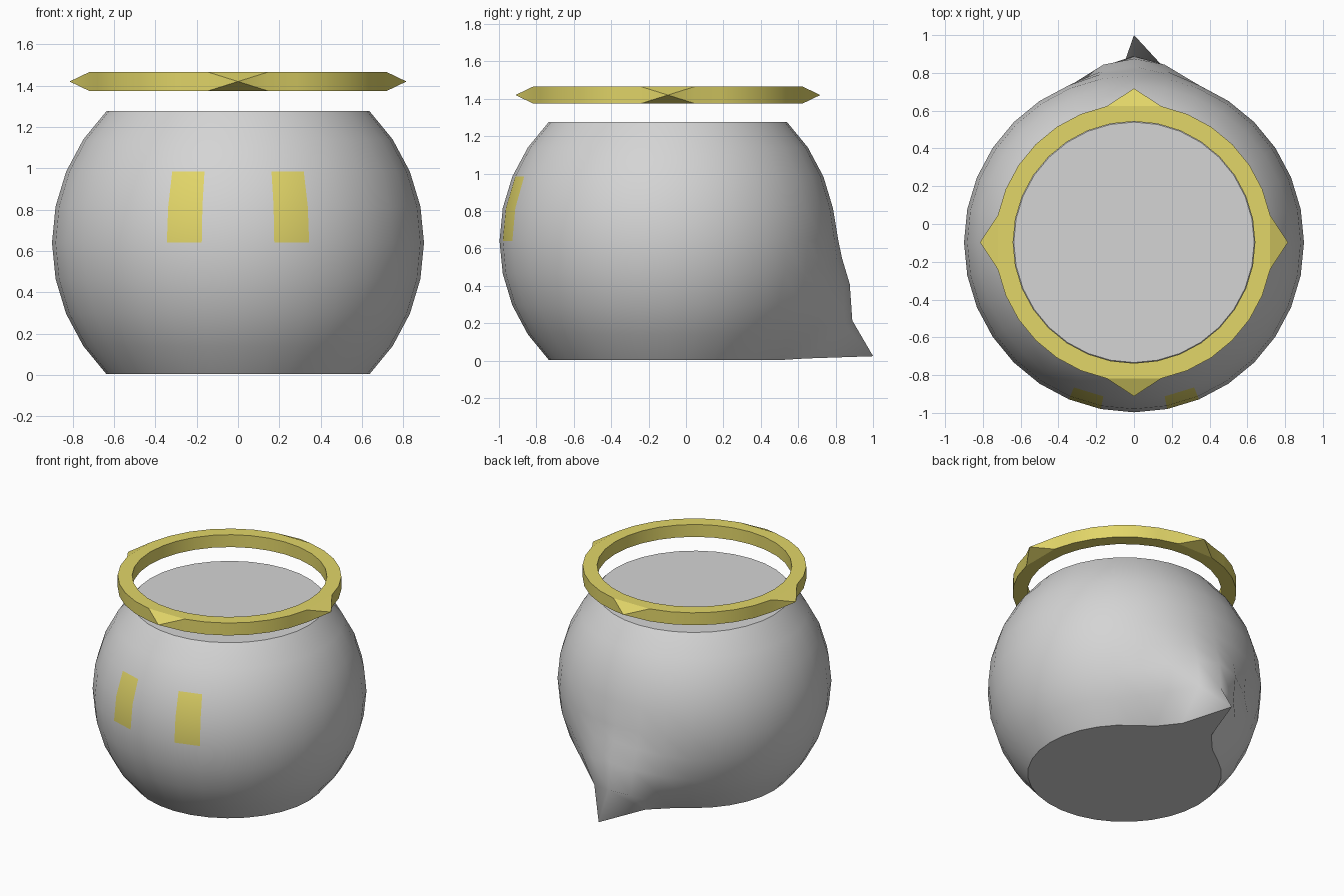
import bpy, bmesh, math

cube = bpy.data.objects.get("Cube")
if cube:
    bpy.data.objects.remove(cube, do_unlink=True)

SEG = 32
STEP = 2 * math.pi / SEG
CY, CZ, R = -0.097, 0.64, 0.9      # body centre and radius


def material(name, rgb):
    m = bpy.data.materials.new(name)
    m.use_nodes = True
    col = (*rgb, 1.0)
    m.diffuse_color = col
    bsdf = next(n for n in m.node_tree.nodes if n.type == 'BSDF_PRINCIPLED')
    bsdf.inputs["Base Color"].default_value = col
    return m


grey = material("light grey", (0.66, 0.66, 0.66))
gold = material("gold yellow", (0.76, 0.67, 0.14))


def finish(name, bm, mats):
    bmesh.ops.recalc_face_normals(bm, faces=bm.faces)
    mesh = bpy.data.meshes.new(name)
    bm.to_mesh(mesh)
    bm.free()
    for m in mats:
        mesh.materials.append(m)
    obj = bpy.data.objects.new(name, mesh)
    bpy.context.collection.objects.link(obj)
    return obj


def ring_point(k, r, z):
    # k = 0 is the back (+y), k = 16 the front
    return (r * math.sin(k * STEP), CY + r * math.cos(k * STEP), z)


# Tail pull: row -> (dy, dz) for columns 0..3 away from the back centre line
TAIL = {
    -4: [(0.461, 0.02), (0.115, 0.008), (0.02, 0.0), (0, 0)],
    -3: [(0.238, 0.074), (0.205, 0.055), (0.10, 0.03), (0.03, 0.01)],
    -2: [(0.141, 0.114), (0.125, 0.09), (0.075, 0.05), (0.02, 0.01)],
    -1: [(0.048, 0.085), (0.04, 0.06), (0.02, 0.03), (0, 0)],
    0: [(0.01, 0.01), (0.008, 0.008), (0, 0), (0, 0)],
}

# Body: truncated sphere with flat caps, a pulled tail and two eye patches
bm = bmesh.new()
rows = []
for i in range(-4, 5):
    row = []
    for k in range(SEG):
        x, y, z = ring_point(k, R * math.cos(i * STEP), CZ + R * math.sin(i * STEP))
        col = min(k, SEG - k)
        if i in TAIL and col < 4:
            dy, dz = TAIL[i][col]
            y, z = y + dy, z + dz
        row.append(bm.verts.new((x, y, max(z, 0.0))))
    rows.append(row)
for i in range(8):
    for k in range(SEG):
        n = (k + 1) % SEG
        f = bm.faces.new((rows[i][k], rows[i][n], rows[i + 1][n], rows[i + 1][k]))
        f.smooth = True
        if i in (4, 5) and k in (14, 17):      # eyes
            f.material_index = 1
for cap in (rows[0], rows[-1]):
    f = bm.faces.new(cap)
    f.smooth = False
    for e in f.edges:
        e.smooth = False
finish("body", bm, [grey, gold])

# Floating crown: flat ring with four points
Z0, Z1, R_IN, R_OUT, R_TIP = 1.375, 1.465, 0.64, 0.735, 0.815
bm = bmesh.new()
inner = [[bm.verts.new(ring_point(k, R_IN, z)) for k in range(SEG)] for z in (Z0, Z1)]
outer = [[None if k % 8 == 0 else bm.verts.new(ring_point(k, R_OUT, z))
          for k in range(SEG)] for z in (Z0, Z1)]
for k in range(SEG):
    n, p = (k + 1) % SEG, (k - 1) % SEG
    bm.faces.new((inner[0][k], inner[0][n], inner[1][n], inner[1][k]))
    if k % 8 == 0:
        # pointed section
        tip = bm.verts.new(ring_point(k, R_TIP, (Z0 + Z1) / 2))
        for i, o in zip(inner, outer):
            bm.faces.new((i[p], i[k], i[n], o[n], o[p]))
            bm.faces.new((o[p], o[n], tip))
        for s in (p, n):
            bm.faces.new((outer[0][s], outer[1][s], tip))
    elif n % 8:
        # plain section
        bm.faces.new((outer[0][k], outer[0][n], outer[1][n], outer[1][k]))
        for i, o in zip(inner, outer):
            bm.faces.new((i[k], i[n], o[n], o[k]))
crown = finish("crown", bm, [gold])
bpy.ops.object.select_all(action='DESELECT')
crown.select_set(True)
bpy.context.view_layer.objects.active = crown
bpy.ops.object.shade_smooth_by_angle(angle=math.radians(20))
